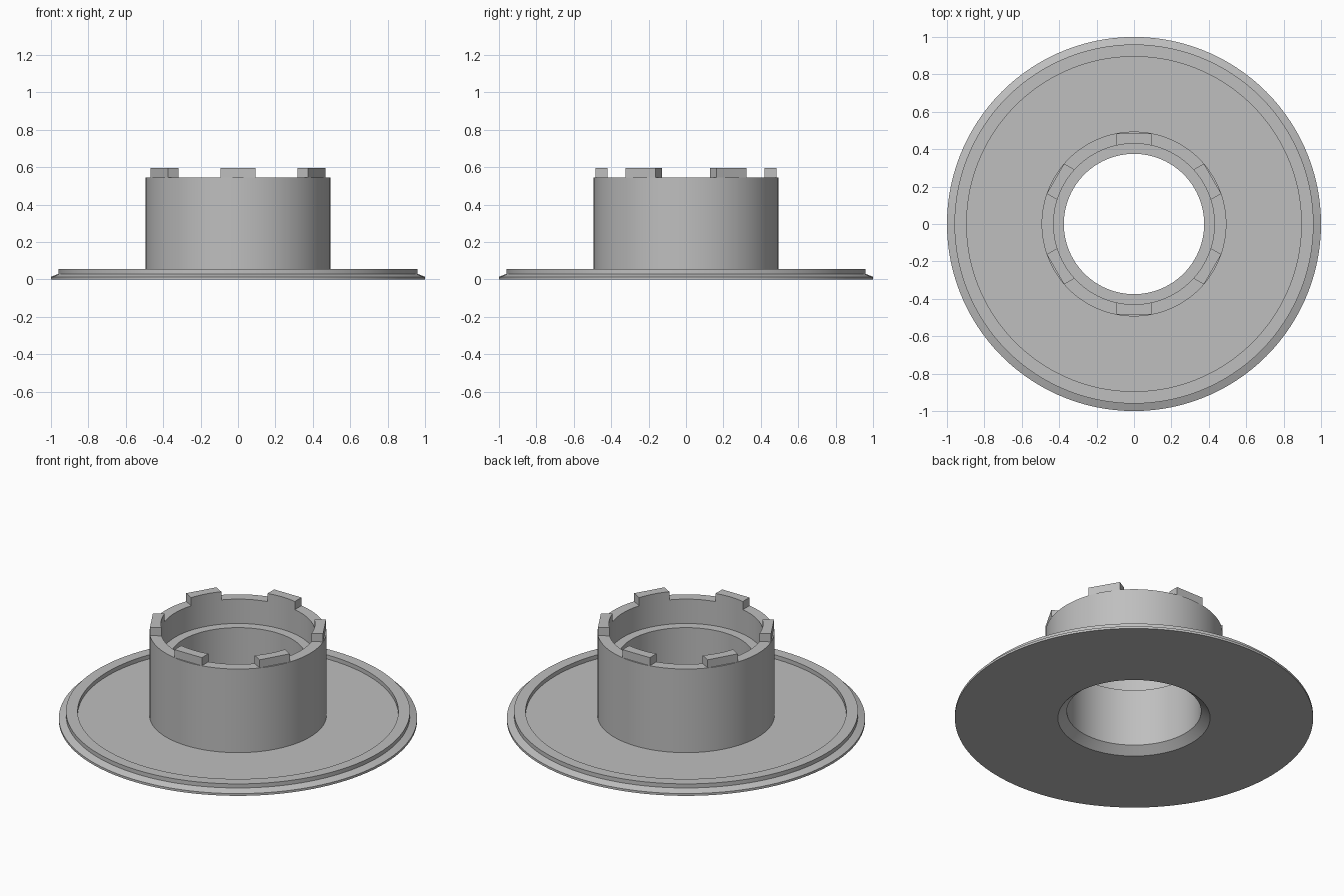
import bpy, bmesh, math

cube = bpy.data.objects.get("Cube")
if cube:
    bpy.data.objects.remove(cube, do_unlink=True)

SEGMENTS = 120
COLLAR_TOP = 0.545
TAB_TOP = 0.595
BORE_UPPER = 0.43

grey = bpy.data.materials.new("plain_grey")
grey.use_nodes = True
colour = (0.52, 0.52, 0.52, 1)
grey.diffuse_color = colour
grey.node_tree.nodes["Principled BSDF"].inputs["Base Color"].default_value = colour


def finish(name, bm):
    """Turn a bmesh into a shaded, coloured object."""
    bmesh.ops.recalc_face_normals(bm, faces=bm.faces)
    mesh = bpy.data.meshes.new(name)
    bm.to_mesh(mesh)
    bm.free()
    mesh.materials.append(grey)
    obj = bpy.data.objects.new(name, mesh)
    bpy.context.collection.objects.link(obj)
    bpy.ops.object.select_all(action='DESELECT')
    obj.select_set(True)
    bpy.context.view_layer.objects.active = obj
    bpy.ops.object.shade_smooth_by_angle(angle=math.radians(18))
    return obj


def lathe(name, profile):
    """Revolve a closed (radius, z) profile around the z axis."""
    bm = bmesh.new()
    rings = []
    for i in range(SEGMENTS):
        a = 2 * math.pi * i / SEGMENTS
        rings.append([bm.verts.new((r * math.cos(a), r * math.sin(a), z))
                      for r, z in profile])
    n = len(profile)
    for i in range(SEGMENTS):
        here, after = rings[i], rings[(i + 1) % SEGMENTS]
        for j in range(n):
            k = (j + 1) % n
            bm.faces.new((here[j], after[j], after[k], here[k]))
    return finish(name, bm)


def locking_tab(name, angle):
    """Block with a flat outer face and an inner face following the bore."""
    half_width, outer = 0.093, 0.485
    spread = math.asin(half_width / BORE_UPPER)
    outline = [(outer, -half_width), (outer, half_width)]
    for i in range(9):
        a = spread * (1 - i / 4)
        outline.append((BORE_UPPER * math.cos(a), BORE_UPPER * math.sin(a)))
    c, s = math.cos(angle), math.sin(angle)
    bm = bmesh.new()
    base = bm.faces.new([bm.verts.new((x * c - y * s, x * s + y * c, COLLAR_TOP))
                         for x, y in outline])
    top = bmesh.ops.extrude_face_region(bm, geom=[base], use_keep_orig=True)
    verts = [g for g in top["geom"] if isinstance(g, bmesh.types.BMVert)]
    bmesh.ops.translate(bm, verts=verts, vec=(0, 0, TAB_TOP - COLLAR_TOP))
    return finish(name, bm)


# Flange with raised rim, hollow collar, stepped bore and countersunk base
lathe("flanged_collar", [
    (0.425, 0.0), (1.0, 0.0), (1.0, 0.014),        # underside and outer edge
    (0.96, 0.03), (0.96, 0.055), (0.895, 0.055),   # sloped lip and raised rim
    (0.895, 0.03), (0.494, 0.03),                  # recessed floor
    (0.494, COLLAR_TOP), (BORE_UPPER, COLLAR_TOP),  # collar wall and top
    (BORE_UPPER, 0.395), (0.375, 0.395),           # inner ledge
    (0.375, 0.042),                                # bore above countersink
])

# Six tabs around the collar top
for i in range(6):
    locking_tab(f"locking_tab_{i + 1}", math.radians(30 + 60 * i))
